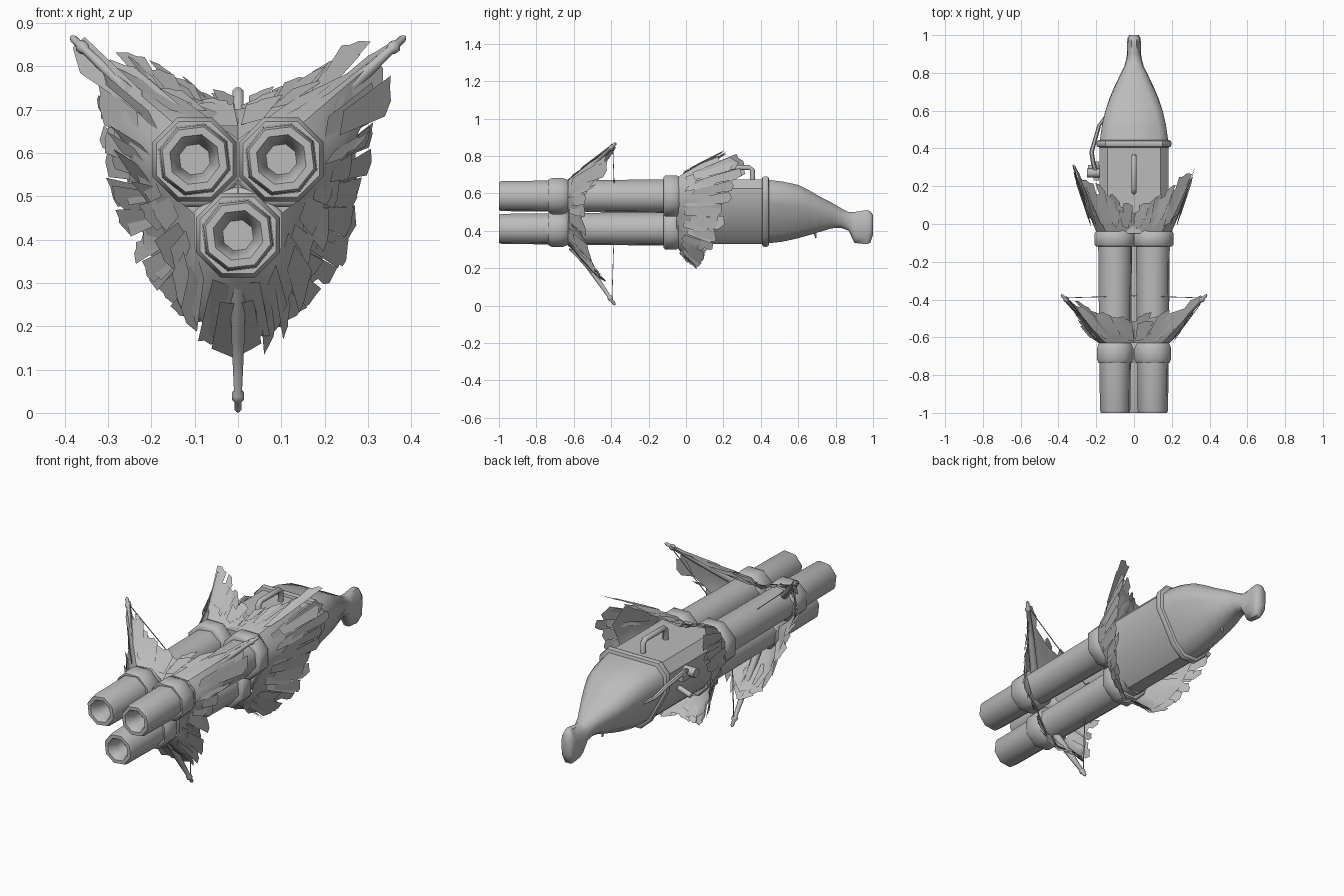
import bpy, bmesh, math, random
from mathutils import Vector

if "Cube" in bpy.data.objects:
    bpy.data.objects.remove(bpy.data.objects["Cube"])

random.seed(4)
mat = bpy.data.materials.new("plain grey")
mat.diffuse_color = (0.5, 0.5, 0.5, 1)
mat.use_nodes = True
mat.node_tree.nodes["Principled BSDF"].inputs["Base Color"].default_value = mat.diffuse_color


def make(name, verts, faces, angle=35, recalc=True):
    me = bpy.data.meshes.new(name)
    me.from_pydata([tuple(v) for v in verts], [], faces)
    if recalc:
        bm = bmesh.new()
        bm.from_mesh(me)
        bmesh.ops.recalc_face_normals(bm, faces=bm.faces)
        bm.to_mesh(me)
        bm.free()
    me.materials.append(mat)
    ob = bpy.data.objects.new(name, me)
    bpy.context.collection.objects.link(ob)
    if angle:
        bpy.ops.object.select_all(action='DESELECT')
        ob.select_set(True)
        bpy.context.view_layer.objects.active = ob
        bpy.ops.object.shade_smooth_by_angle(angle=math.radians(angle))
    return ob


def loft(name, rings, angle=35, caps=True):
    n = len(rings[0])
    verts = [p for r in rings for p in r]
    faces = [(i * n + j, i * n + (j + 1) % n, (i + 1) * n + (j + 1) % n, (i + 1) * n + j)
             for i in range(len(rings) - 1) for j in range(n)]
    if caps:
        faces += [tuple(range(n))[::-1], tuple(range((len(rings) - 1) * n, len(rings) * n))]
    return make(name, verts, faces, angle)


def lathe(name, cx, cz, profile, turn=0.0, angle=50):
    """Eight-sided part about a y axis; profile is (y, flat radius)."""
    k = 1 / math.cos(math.pi / 8)
    return loft(name, [[(cx + r * k * math.cos(math.pi / 8 + turn + j * math.pi / 4), y,
                         cz + r * k * math.sin(math.pi / 8 + turn + j * math.pi / 4))
                        for j in range(8)] for y, r in profile], angle)


def tube(name, pts, radii, sides=8):
    pts = [Vector(p) for p in pts]
    rings = []
    for i, p in enumerate(pts):
        d = (pts[min(i + 1, len(pts) - 1)] - pts[max(i - 1, 0)]).normalized()
        u = d.cross(Vector((1, 0, 0)) if abs(d.x) < 0.8 else Vector((0, 0, 1))).normalized()
        v = d.cross(u)
        r = radii[i] if isinstance(radii, (list, tuple)) else radii
        rings.append([p + r * (u * math.cos(a) + v * math.sin(a))
                      for a in (2 * math.pi * (j + .5) / sides for j in range(sides))])
    return loft(name, rings, 50)


# Three barrels with hollow muzzles, front collars and rear clamps
for label, cx, cz in (("left", -.1, .585), ("right", .1, .585), ("lower", 0, .41)):
    lathe(label + "_barrel", cx, cz, [(0, .087), (-.63, .081), (-.985, .077), (-1, .072), (-1, .055),
                                      (-.985, .047), (-.95, .04), (-.9, .034)], .12)
    lathe(label + "_collar", cx, cz, [(-.735, .074), (-.735, .088), (-.715, .097), (-.66, .097),
                                      (-.635, .088), (-.62, .074)])
    lathe(label + "_clamp", cx, cz, [(-.12, .08), (-.12, .1), (-.11, .11), (-.05, .11),
                                     (-.035, .1), (-.035, .08)])


# Rounded triangular cross-section shared by body, band and stock
def section(y, w, top, bot, k=0.0):
    half = [(.2, 0), (.5, .14), (1, .62), (1, .86), (.76, 1)]
    oval = [(.4, 0), (.9, .2), (1, .5), (.9, .8), (.4, 1)]
    half = [(a + (c - a) * k, b + (d - b) * k) for (a, b), (c, d) in zip(half, oval)]
    full = half + [(-a, b) for a, b in reversed(half)]
    return [(a * w, y, bot + b * (top - bot)) for a, b in full]


loft("body", [section(-.05, .183, .675, .33), section(.44, .183, .675, .33)], 30)
loft("body_band", [section(y, .183 + e, .675 + e, .33 - e) for y, e in
                   ((.405, 0), (.41, .012), (.42, .016), (.43, .016), (.44, .012), (.445, 0))], 40)
loft("stock", [section(*s) for s in (
    (.44, .181, .672, .333, 0), (.52, .17, .662, .342, 0), (.6, .152, .645, .36, .1),
    (.66, .132, .615, .377, .25), (.72, .107, .58, .395, .4), (.78, .078, .55, .413, .6),
    (.83, .053, .52, .415, .8), (.87, .042, .5, .4, 1), (.90, .037, .5, .335, 1),
    (.965, .036, .51, .328, 1), (.985, .034, .505, .335, 1), (1, .025, .485, .38, 1))], 60)

# Top handle, trigger and side lever
tube("top_handle", [(0, .17, .66), (0, .17, .725), (0, .185, .738), (0, .34, .738),
                    (0, .355, .725), (0, .355, .66)], .014)
tube("trigger", [(0, .66, .4), (0, .69, .385), (0, .695, .36)], [.012, .009, .004], 6)
tube("side_lever", [(-.15, .57, .53), (-.185, .52, .55), (-.205, .45, .59), (-.225, .38, .62),
                    (-.215, .32, .62), (-.2, .27, .6)], [.008, .01, .011, .012, .012, .014], 6)
tube("lever_pivot", [(-.16, .27, .6), (-.25, .27, .6)], .025)
tube("lever_block", [(-.2, .23, .58), (-.2, .33, .58)], .02, 4)
tube("side_pin", [(-.15, .3, .52), (-.24, .3, .49)], .014)

# Feather collars: (base x, base z, rim x, rim y, rim z), right half from top to bottom
FRONT = [(0, .63, 0, -.5, .71), (.06, .675, .18, -.46, .75), (.15, .67, .35, -.4, .84),
         (.19, .63, .31, -.46, .69), (.19, .55, .25, -.54, .58), (.15, .5, .21, -.55, .49),
         (.1, .46, .17, -.55, .39), (.1, .38, .13, -.52, .27), (.05, .33, .075, -.48, .17),
         (0, .32, 0, -.42, .14)]
REAR = [(0, .66, 0, .07, .7), (.08, .69, .13, .14, .76), (.15, .69, .24, .2, .81),
        (.2, .63, .29, .25, .7), (.2, .55, .28, .2, .59), (.16, .49, .25, .17, .48),
        (.12, .42, .22, .13, .37), (.1, .36, .16, .09, .28), (.05, .31, .09, .05, .22),
        (0, .3, 0, .03, .25)]


def feather(verts, faces, base, tip, side, w):
    """Flat blade with a notched, uneven end."""
    n, d = len(verts), tip - base
    a, b = random.uniform(.82, .97), random.uniform(.82, .97)
    verts += [base - side * w * .3, base + side * w * .3, base + d * a + side * w * .5,
              base + d * 1.0 + side * w * random.uniform(-.1, .3), base + d * .93 - side * w * .2,
              base + d * b - side * w * .5]
    faces.append(tuple(range(n, n + 6)))


def feather_fan(name, rows, y0, rows_of, length, width):
    m = len(rows)
    for label, s in (("left", -1), ("right", 1)):
        base = [Vector((s * r[0], y0, r[1])) for r in rows]
        rim = [Vector((s * r[2], r[3], r[4])) for r in rows]
        # bowed membrane under the feathers
        axis = Vector((0, y0 + .1, .53))
        mid = [(a + b) / 2 + Vector((a.x, 0, a.z - .53)) * .06 for a, b in zip(base, rim)]
        faces = []
        for k in range(2):
            faces += [(k * m + i, k * m + i + 1, k * m + m + i + 1, k * m + m + i) for i in range(m - 1)]
        make(f"{label}_{name}_membrane", base + mid + [q + (a - q) * .12 for a, q in zip(base, rim)],
             faces, 50)
        verts, faces = [], []
        for start, end, count in rows_of:
            for i in range(count):
                t = (i + random.uniform(.3, .7)) / count * (m - 1)
                j = min(int(t), m - 2)
                f = t - j
                p, q = base[j].lerp(base[j + 1], f), rim[j].lerp(rim[j + 1], f)
                out = Vector((q.x, 0, q.z - .53)).normalized() * random.uniform(.005, .02)
                side = (rim[j + 1] - rim[j]).normalized()
                side = (side + Vector([random.uniform(-.25, .25) for _ in range(3)])).normalized()
                tip = p.lerp(q, end * random.uniform(.93, 1.05 + length)) + out
                feather(verts, faces, p.lerp(q, start) + out, tip, side, width * random.uniform(.75, 1.25))
        make(f"{label}_{name}_feathers", verts, faces, 0, False)


feather_fan("front", FRONT, -.63, ((.1, .8, 9), (.3, 1.05, 14)), .08, .085)
feather_fan("rear", REAR, -.04, ((.15, .8, 12), (.3, 1.0, 16), (.45, 1.12, 16)), .1, .065)

# Bow limbs with tip knobs and strings drawn to the middle
for label, start, tip in (("left", (-.14, -.61, .64), (-.385, -.375, .868)),
                          ("right", (.14, -.61, .64), (.385, -.375, .868)),
                          ("lower", (0, -.61, .34), (0, -.38, .003))):
    a, b = Vector(start), Vector(tip)
    tube(label + "_limb", [a, a.lerp(b, .5), a.lerp(b, .86), a.lerp(b, .88), a.lerp(b, .91),
                           a.lerp(b, .93), a.lerp(b, .98), b],
         [.02, .016, .010, .015, .015, .009, .009, .004])
    tube(label + "_string", [a.lerp(b, .93), (0, -.38, .53)], .0025, 4)
